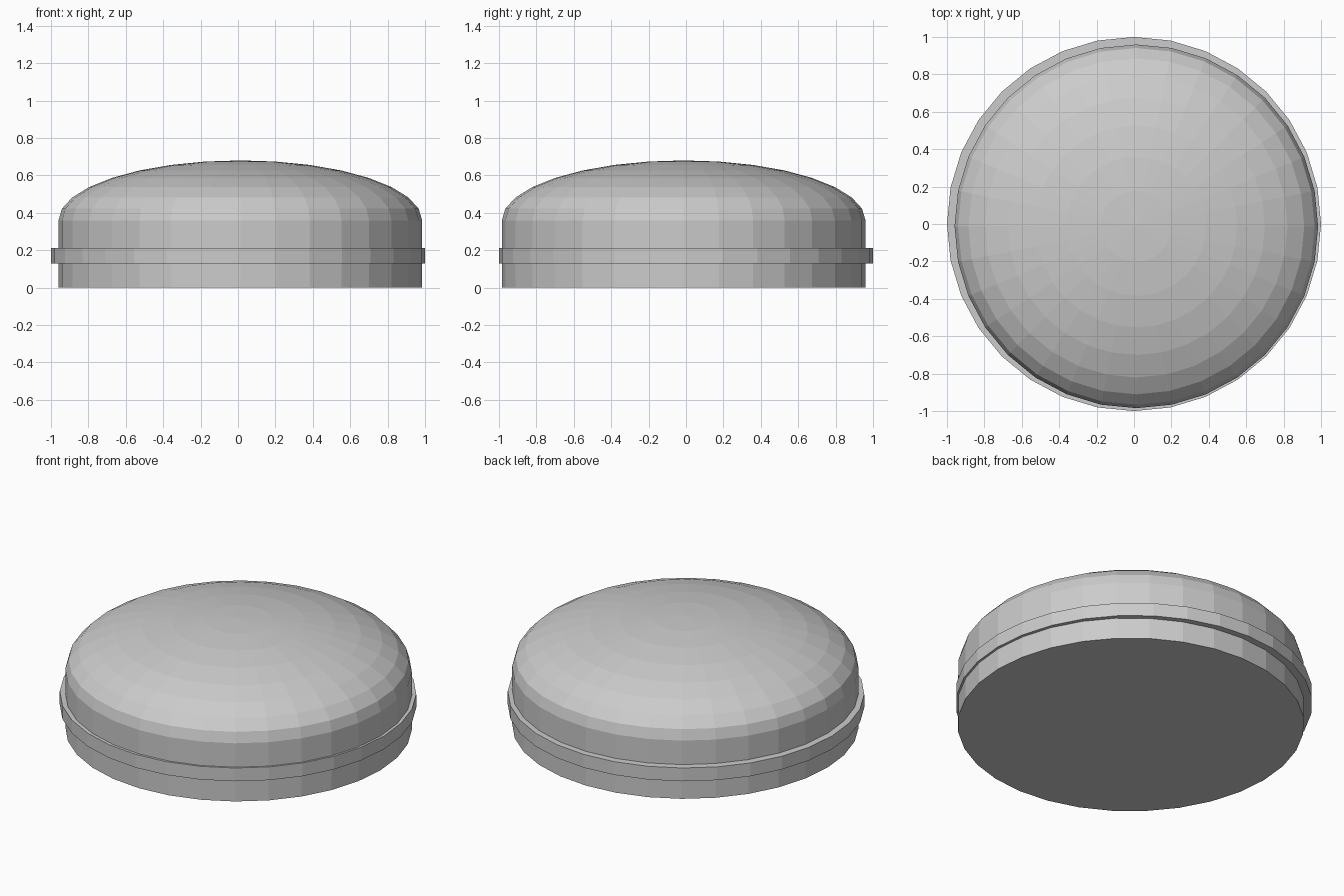
import bpy, bmesh
from math import sin, cos, pi

if "Cube" in bpy.data.objects:
    bpy.data.objects.remove(bpy.data.objects["Cube"])

SIDES = 32


def lathe(name, profile, cx=0.0, cy=0.0):
    """Spin (radius, z) points around z; radius 0 makes a pole, ends are capped."""
    bm = bmesh.new()
    rings = []
    for r, z in profile:
        if r == 0:
            rings.append([bm.verts.new((cx, cy, z))] * SIDES)
        else:
            rings.append([bm.verts.new((cx + r * cos(2 * pi * i / SIDES),
                                        cy + r * sin(2 * pi * i / SIDES), z))
                          for i in range(SIDES)])
    for a, b in zip(rings, rings[1:]):
        for i in range(SIDES):
            j = (i + 1) % SIDES
            quad = list(dict.fromkeys([a[i], a[j], b[j], b[i]]))
            bm.faces.new(quad)
    for ring in (rings[0], rings[-1]):
        if len(set(ring)) > 1:
            bm.faces.new(ring)
    bmesh.ops.recalc_face_normals(bm, faces=bm.faces)
    mesh = bpy.data.meshes.new(name)
    bm.to_mesh(mesh)
    bm.free()
    obj = bpy.data.objects.new(name, mesh)
    bpy.context.collection.objects.link(obj)
    return obj


# Domed body: straight wall, then a flattened half sphere, slightly off centre
R, WALL, RISE = 0.972, 0.36, 0.32
dome = [(R * cos(k * pi / 16), WALL + RISE * sin(k * pi / 16)) for k in range(8)]
lathe("domed_body", [(R, 0.0)] + dome + [(0, WALL + RISE)], 0.0125, -0.0125)

# Thin rim band around the wall
lathe("rim_band", [(1.0, 0.13), (1.0, 0.212)])
